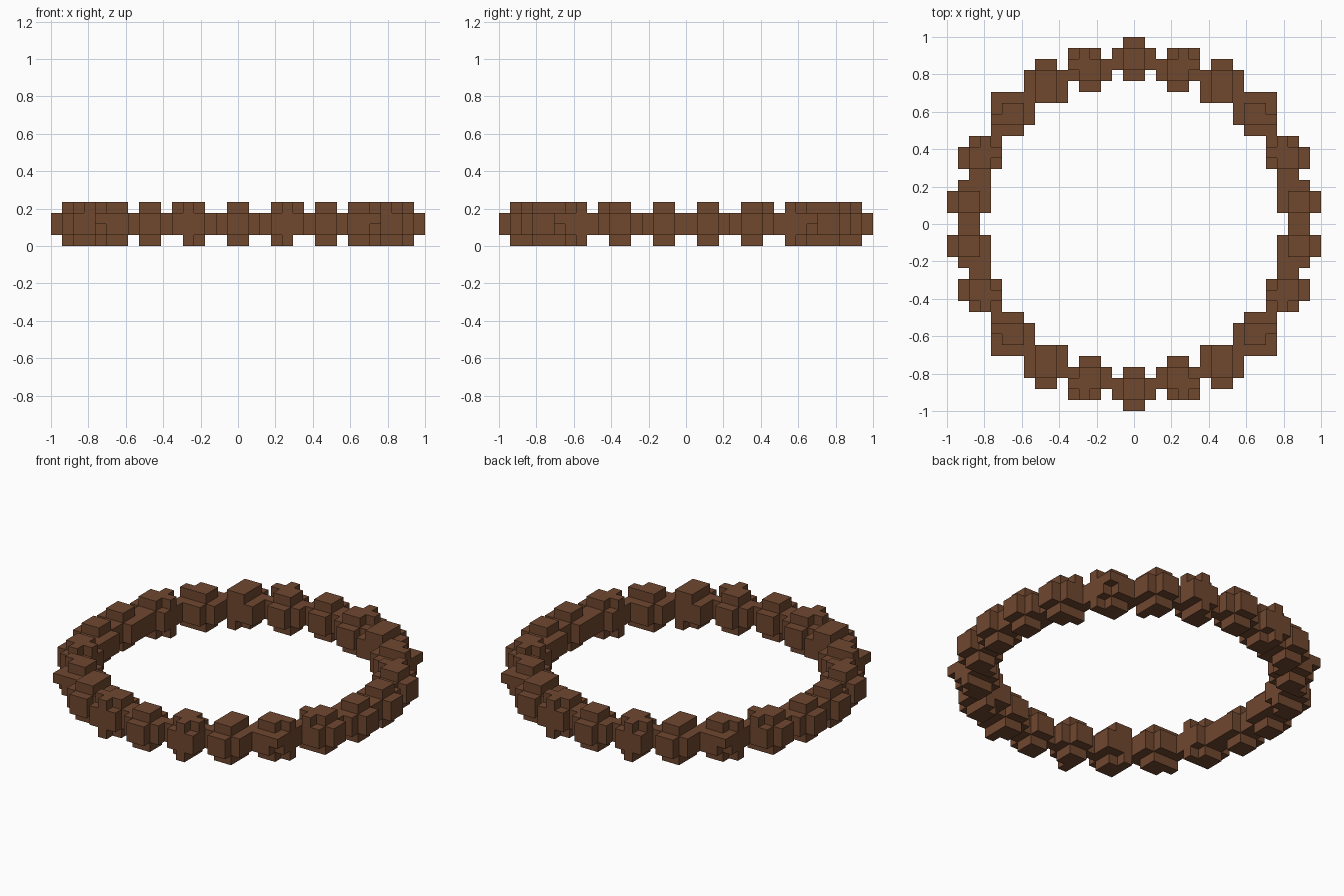
import bpy, bmesh, math

if "Cube" in bpy.data.objects:
    bpy.data.objects.remove(bpy.data.objects["Cube"])

U = 1 / 17            # block size
RING = 15             # ring radius in blocks
BEADS = 22
# bead radius in blocks for each of the four layers, bottom to top
LAYER_RADIUS = [1.25, 2.03, 2.045, 1.3]

wood = bpy.data.materials.new("brown_wood")
wood.diffuse_color = (0.16, 0.063, 0.028, 1)
wood.use_nodes = True
wood.node_tree.nodes["Principled BSDF"].inputs["Base Color"].default_value = wood.diffuse_color

cells = set()

# round beads spaced evenly round the ring
for i in range(BEADS):
    a = 2 * math.pi * i / BEADS
    cx, cy = RING * math.sin(a), RING * math.cos(a)
    for x in range(-17, 17):
        for y in range(-17, 17):
            d = math.hypot(x + 0.5 - cx, y + 0.5 - cy)
            for z, r in enumerate(LAYER_RADIUS):
                if d < r:
                    cells.add((x, y, z))

# thin cord joining the beads
for x in range(-17, 17):
    for y in range(-17, 17):
        if abs(math.hypot(x + 0.5, y + 0.5) - RING) < 0.6:
            cells.update({(x, y, 1), (x, y, 2)})

# outer skin of the blocks
bm = bmesh.new()
verts = {}


def vert(p):
    if p not in verts:
        verts[p] = bm.verts.new([c * U for c in p])
    return verts[p]


for cell in sorted(cells):
    for axis in range(3):
        for side in (0, 1):
            n = list(cell)
            n[axis] += 1 if side else -1
            if tuple(n) in cells:
                continue
            b, c = (axis + 1) % 3, (axis + 2) % 3
            loop = []
            for db, dc in ((0, 0), (1, 0), (1, 1), (0, 1)):
                p = list(cell)
                p[axis] += side
                p[b] += db
                p[c] += dc
                loop.append(vert(tuple(p)))
            bm.faces.new(loop if side else loop[::-1])

mesh = bpy.data.meshes.new("beaded_ring")
bm.to_mesh(mesh)
bm.free()
mesh.materials.append(wood)
ring = bpy.data.objects.new("beaded_ring", mesh)
bpy.context.collection.objects.link(ring)
